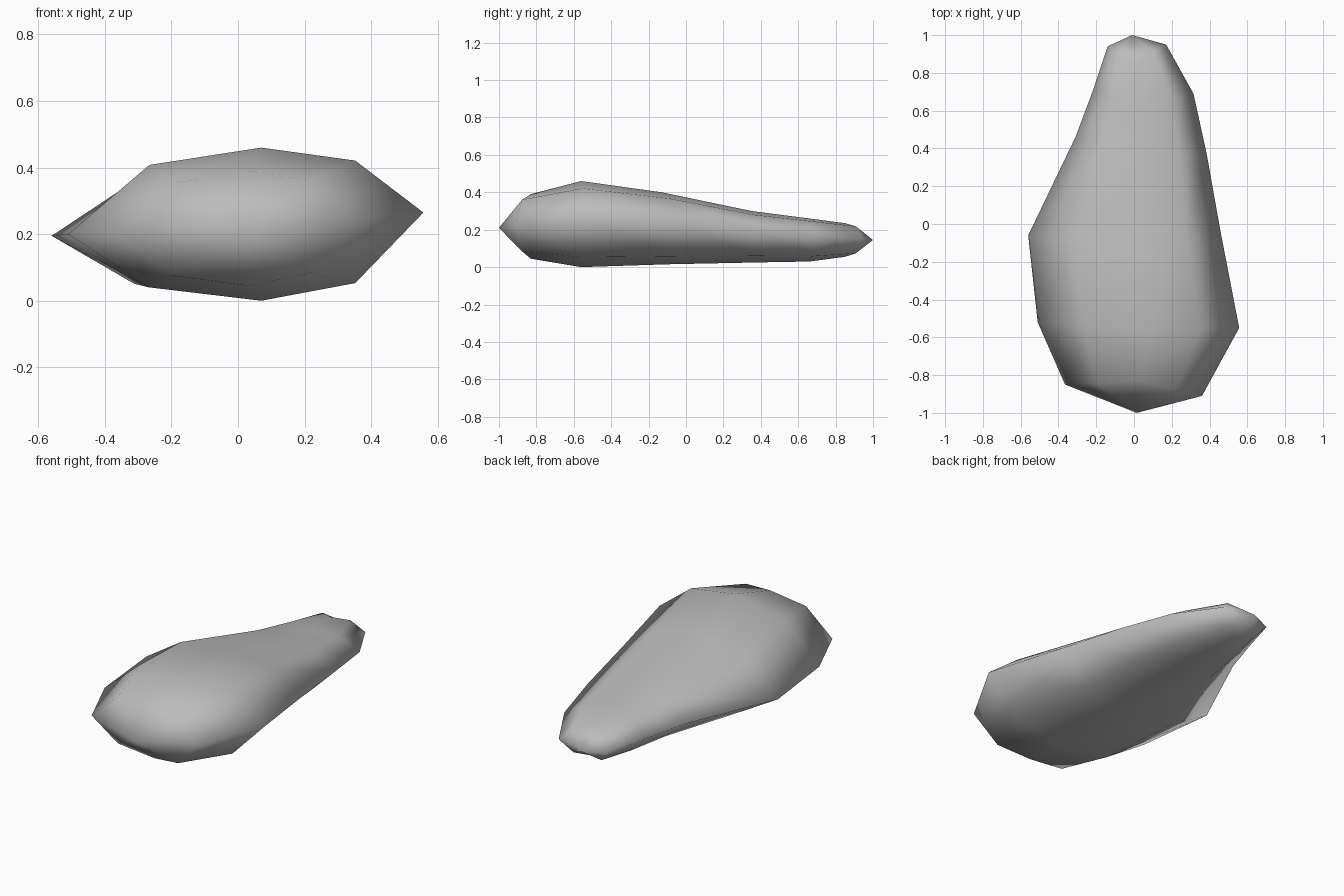
import bpy, bmesh
from mathutils import Vector

cube = bpy.data.objects.get("Cube")
if cube:
    bpy.data.objects.remove(cube)

# Stone colour
grey = bpy.data.materials.new("stone_grey")
grey.use_nodes = True
colour = (0.5, 0.5, 0.5, 1)
grey.diffuse_color = colour
grey.node_tree.nodes["Principled BSDF"].inputs["Base Color"].default_value = colour

# Stations from front to back: left rim, right rim, crest, underside
stations = [
    ((-.365, -.85, .2), (.36, -.91, .24), (.03, -.83, .39), (.03, -.83, .045)),
    ((-.51, -.52, .2), (.557, -.55, .265), (.07, -.56, .46), (.07, -.56, 0)),
    ((-.56, -.06, .195), (.46, -.05, .23), (.03, -.13, .40), (.03, -.1, .015)),
    ((-.31, .46, .18), (.385, .37, .2), (.04, .35, .3), (.04, .38, .025)),
    ((-.22, .7, .16), (.315, .69, .17), (.03, .62, .265), (.03, .66, .03)),
    ((-.14, .94, .145), (.17, .95, .15), (.01, .85, .235), (.01, .85, .055)),
]


def shoulder(middle, rim):
    """Point between the crest or underside and the rim, kept full in height."""
    p = Vector(middle).lerp(Vector(rim), .58)
    p.z = middle[2] + (rim[2] - middle[2]) * .2
    return p


# Stone body: eight-sided rings closed by a point at each end
bm = bmesh.new()
rings = []
for left, right, top, base in stations:
    ring = [left, shoulder(top, left), top, shoulder(top, right),
            right, shoulder(base, right), base, shoulder(base, left)]
    rings.append([bm.verts.new(p) for p in ring])
front = bm.verts.new((.015, -1, .21))
back = bm.verts.new((-.01, 1, .145))
for i in range(8):
    j = (i + 1) % 8
    for a, b in zip(rings, rings[1:]):
        bm.faces.new((a[i], a[j], b[j], b[i]))
    bm.faces.new((front, rings[0][j], rings[0][i]))
    bm.faces.new((back, rings[-1][i], rings[-1][j]))
bmesh.ops.recalc_face_normals(bm, faces=bm.faces)
for f in bm.faces:
    f.smooth = True

mesh = bpy.data.meshes.new("stone")
bm.to_mesh(mesh)
bm.free()
mesh.materials.append(grey)
stone = bpy.data.objects.new("stone", mesh)
bpy.context.collection.objects.link(stone)
